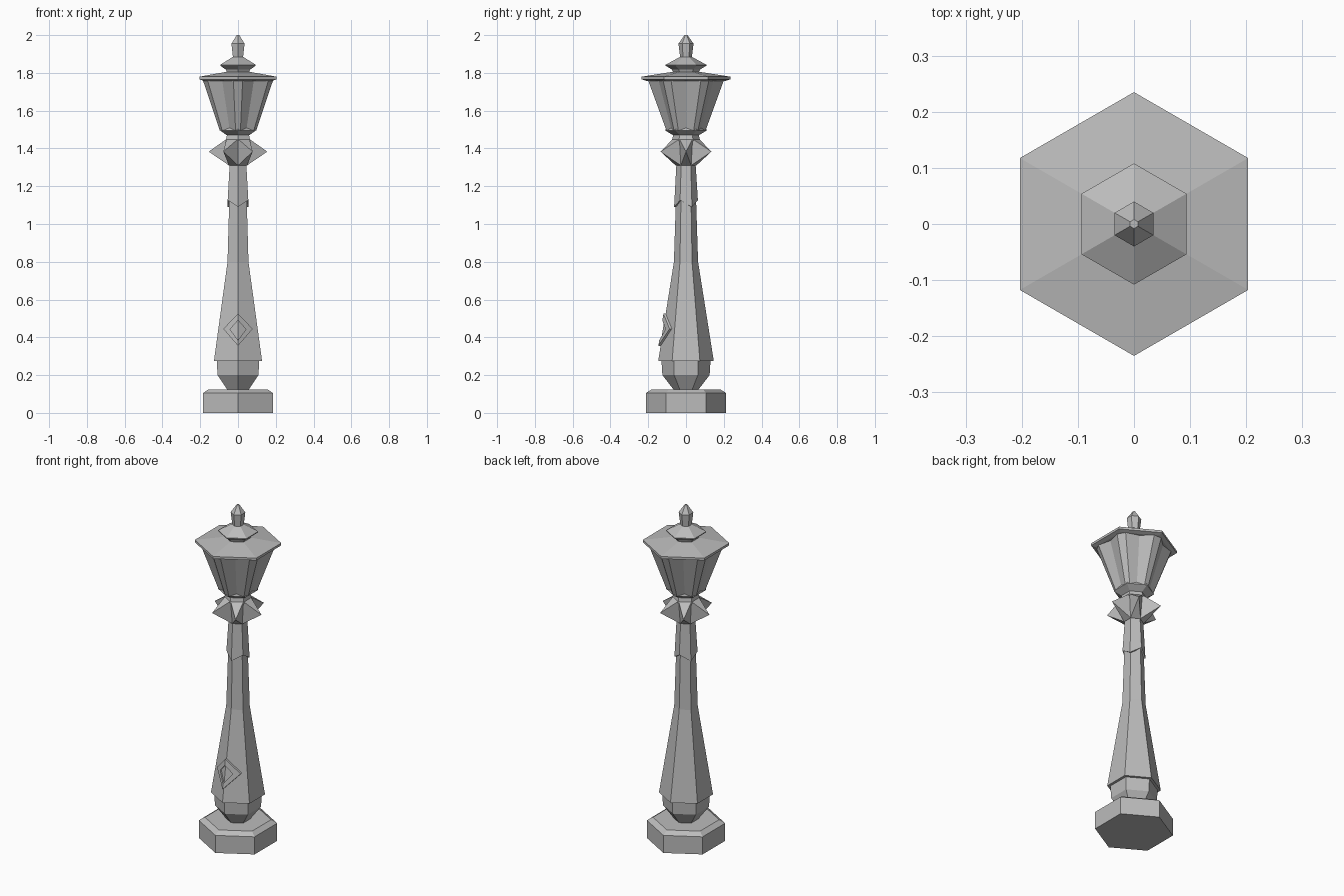
import bpy, math

cube = bpy.data.objects.get("Cube")
if cube:
    bpy.data.objects.remove(cube, do_unlink=True)

grey = bpy.data.materials.new("grey_metal")
grey.use_nodes = True
colour = (0.5, 0.5, 0.5, 1)
grey.diffuse_color = colour
grey.node_tree.nodes["Principled BSDF"].inputs["Base Color"].default_value = colour


def make(name, verts, faces):
    mesh = bpy.data.meshes.new(name)
    mesh.from_pydata(verts, [], faces)
    mesh.materials.append(grey)
    obj = bpy.data.objects.new(name, mesh)
    bpy.context.collection.objects.link(obj)
    return obj


def hexagon(r, z, zigzag=0):
    """Six corners, the first one facing the front."""
    ring = []
    for k in range(6):
        a = math.radians(60 * k - 90)
        ring.append((r * math.cos(a), r * math.sin(a), z + zigzag * (-1) ** (k + 1)))
    return ring


def loft(name, rings):
    """Skin equal rings from bottom to top and cap both ends."""
    n = len(rings[0])
    verts = [v for ring in rings for v in ring]
    faces = [tuple(reversed(range(n))), tuple(range(len(verts) - n, len(verts)))]
    for i in range(len(rings) - 1):
        for k in range(n):
            a, b = i * n + k, i * n + (k + 1) % n
            faces.append((a, b, b + n, a + n))
    return make(name, verts, faces)


def turned(name, profile):
    return loft(name, [hexagon(*p) for p in profile])


# Foot and lower post
turned("base", [(0.213, 0), (0.213, 0.105), (0.18, 0.125)])
turned("lower_cup", [(0.063, 0.12), (0.125, 0.2), (0.13, 0.28)])
turned("shaft", [(0.147, 0.275), (0.064, 0.8), (0.053, 1.14)])
turned("upper_sleeve", [(0.05, 1.108, 0.018), (0.063, 1.108, 0.018), (0.051, 1.315)])

# Spiked collar: each side of a hexagonal drum is drawn out to a point
low, high = hexagon(0.055, 1.31), hexagon(0.07, 1.45)
tips, faces = [], [tuple(range(5, -1, -1)), tuple(range(6, 12))]
for k in range(6):
    a = math.radians(60 * k - 60)
    tips.append((0.155 * math.cos(a), 0.155 * math.sin(a), 1.383))
    j, t = (k + 1) % 6, 12 + k
    faces += [(k, j, t), (j, j + 6, t), (j + 6, k + 6, t), (k + 6, k, t)]
make("spiked_collar", low + high + tips, faces)
turned("lantern_neck", [(0.075, 1.44), (0.068, 1.47), (0.11, 1.495), (0.105, 1.51)])


# Lantern body with flat corner ribs and creased panes
def lantern_ring(r, z):
    ring = []
    for k in range(6):
        for turn, reach in ((-7, 0.95), (7, 0.95), (30, 0.79)):
            a = math.radians(60 * k - 90 + turn)
            ring.append((r * reach * math.cos(a), r * reach * math.sin(a), z))
    return ring


loft("lantern_body", [lantern_ring(0.11, 1.495), lantern_ring(0.214, 1.765)])

# Roof and finial
turned("roof", [(0.21, 1.758), (0.235, 1.766), (0.235, 1.78), (0.075, 1.805)])
turned("finial_flange", [(0.065, 1.798), (0.075, 1.818), (0.108, 1.838),
                         (0.108, 1.843), (0.035, 1.883)])
turned("finial_tip", [(0.03, 1.875), (0.04, 1.955), (0.008, 2)])


# Diamond emblem folded around the front edge of the shaft
def diamond(width, bottom, top, lift):
    mid = (bottom + top) / 2 + 0.005
    ring = []
    for x, z in ((0, bottom), (width, mid), (0, top), (-width, mid)):
        r = 0.147 - 0.158 * (z - 0.275)
        ring.append((x, -r + abs(x) * math.tan(math.radians(30)) - lift, z))
    return ring


def emblem(name, outer, inner, lift):
    rings = [diamond(*outer, -0.01), diamond(*outer, lift),
             diamond(*inner, lift), diamond(*inner, 0.002)]
    verts = [v for ring in rings for v in ring]
    faces = [(12, 13, 14), (12, 14, 15)]
    for i in range(3):
        for k in range(4):
            a, b = i * 4 + k, i * 4 + (k + 1) % 4
            faces.append((a, b, b + 4, a + 4))
    return make(name, verts, faces)


emblem("diamond_emblem", (0.078, 0.355, 0.525), (0.042, 0.385, 0.49), 0.012)
